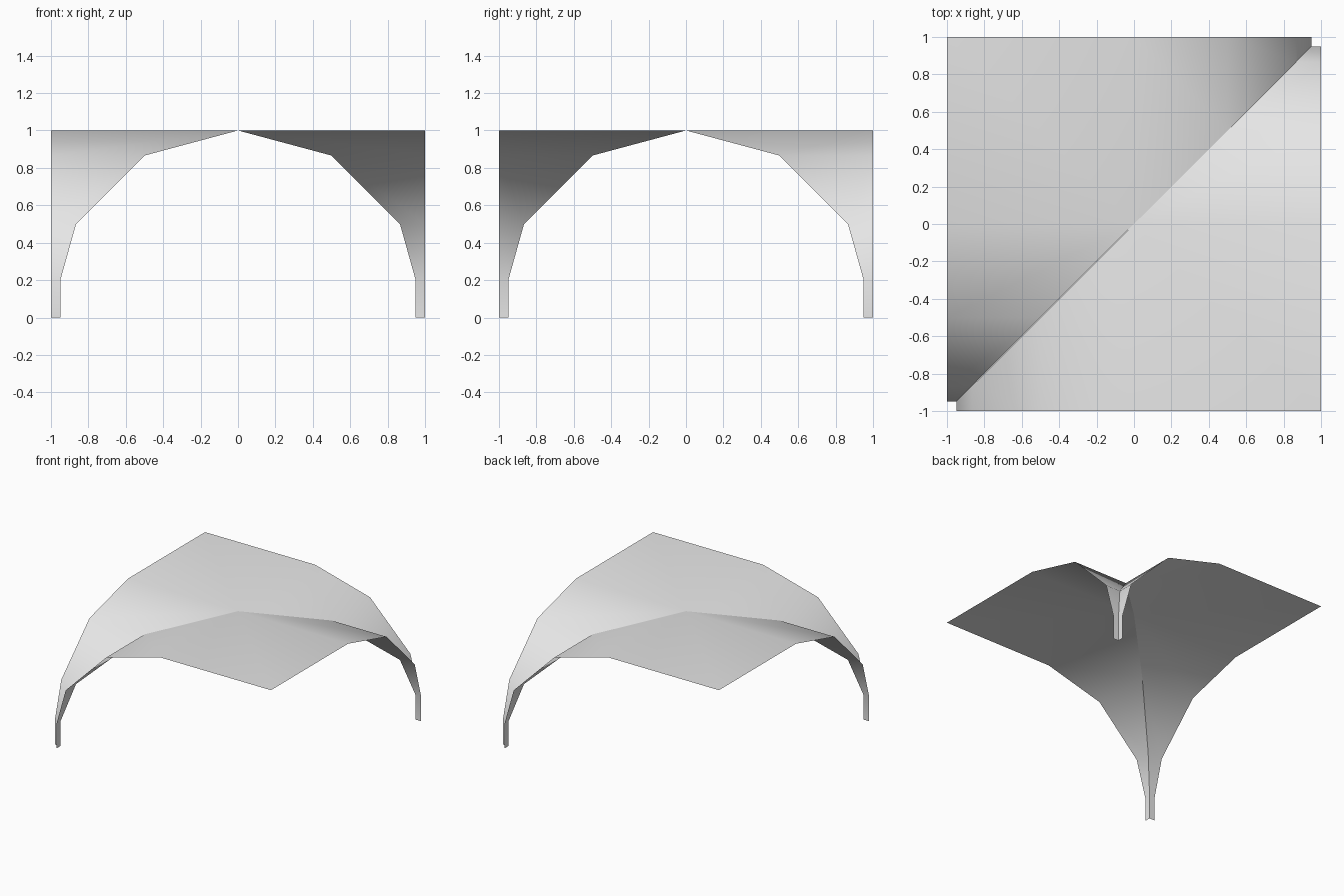
import bpy, bmesh, math
from mathutils import Matrix

if "Cube" in bpy.data.objects:
    bpy.data.objects.remove(bpy.data.objects["Cube"], do_unlink=True)

shell_grey = bpy.data.materials.new("light_grey_shell")
shell_grey.use_nodes = True
colour = (0.8, 0.8, 0.8, 1.0)
shell_grey.diffuse_color = colour
shell_grey.node_tree.nodes["Principled BSDF"].inputs["Base Color"].default_value = colour

# Half of the arch from the foot up to the crown: (distance from centre, height)
LEG = 0.95
half_arch = [(LEG, 0.0), (LEG, 0.2)]
half_arch += [(math.cos(math.radians(a)), math.sin(math.radians(a))) for a in (30, 60)]


def vault_shell(name, turn):
    """Two barrel vault wings meeting in a flat square, bounded by the diagonal arch."""
    bm = bmesh.new()

    def wing(points, outer):
        return [(bm.verts.new((t, t, z)), bm.verts.new((*outer(t), z))) for t, z in points]

    first = wing([(-d, z) for d, z in half_arch], lambda t: (t, -1))
    last = wing([(d, z) for d, z in reversed(half_arch)], lambda t: (1, t))

    # Flat crown square
    crown = bm.verts.new((0, 0, 1))
    front_mid = bm.verts.new((0, -1, 1))
    corner = bm.verts.new((1, -1, 1))
    side_mid = bm.verts.new((1, 0, 1))
    bm.faces.new((crown, front_mid, corner, side_mid))

    # Curved strips down to each foot
    for rows in (first + [(crown, front_mid)], [(crown, side_mid)] + last):
        for (in_a, out_a), (in_b, out_b) in zip(rows, rows[1:]):
            bm.faces.new((in_a, out_a, out_b, in_b))

    for face in bm.faces:
        face.smooth = True
    bm.transform(Matrix.Rotation(turn, 4, "Z"))
    mesh = bpy.data.meshes.new(name)
    bm.to_mesh(mesh)
    bm.free()
    mesh.materials.append(shell_grey)
    bpy.context.collection.objects.link(bpy.data.objects.new(name, mesh))


# The two shells are separate, so the valley between them stays crisp
vault_shell("front_vault_shell", 0)
vault_shell("back_vault_shell", math.pi)
